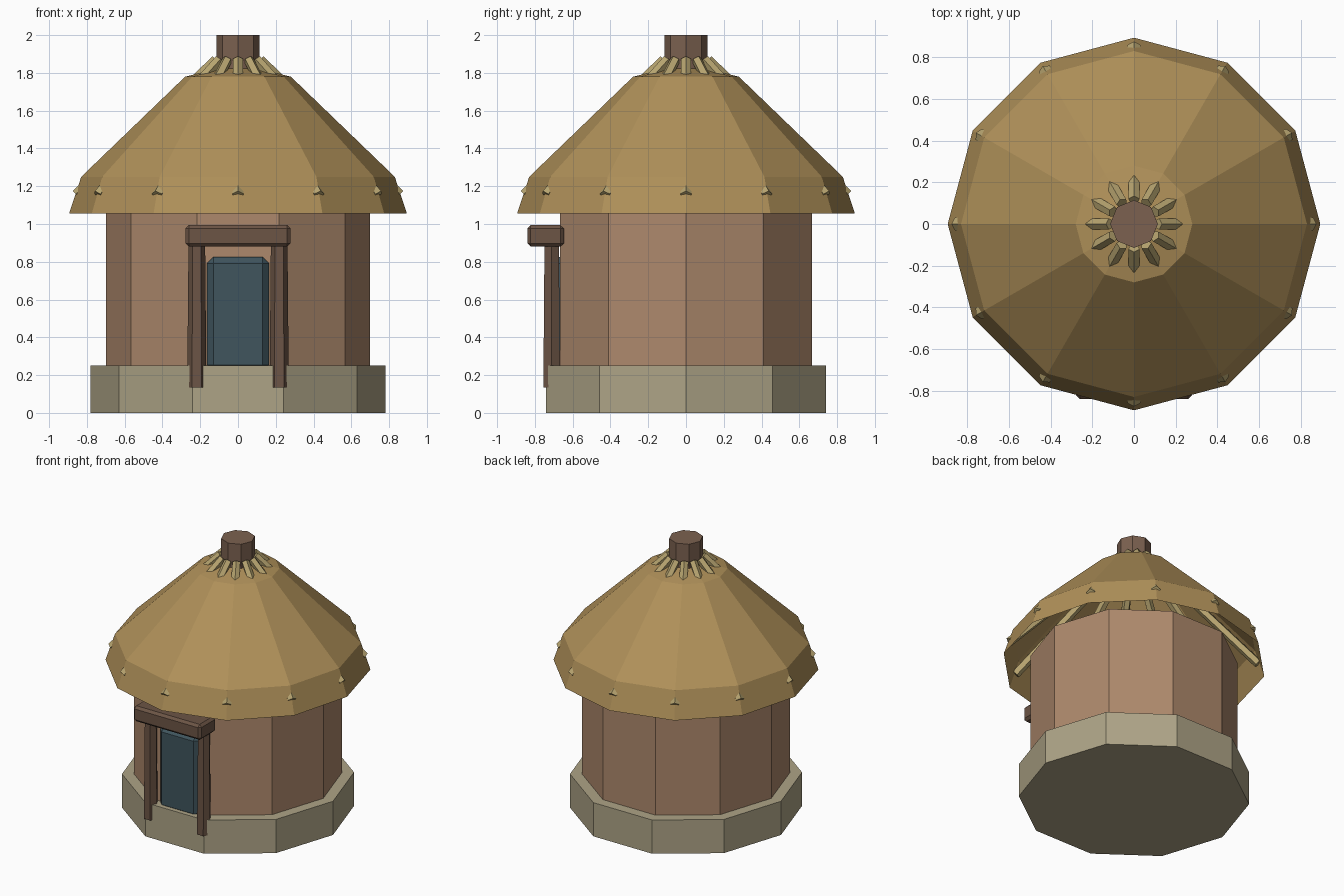
import bpy, bmesh, math
from mathutils import Vector

if "Cube" in bpy.data.objects:
    bpy.data.objects.remove(bpy.data.objects["Cube"])


def material(name, color):
    m = bpy.data.materials.new(name)
    m.diffuse_color = (*color, 1)
    m.use_nodes = True
    m.node_tree.nodes["Principled BSDF"].inputs["Base Color"].default_value = m.diffuse_color
    return m


STONE = material("stone", (0.42, 0.37, 0.24))
CLAY = material("clay", (0.42, 0.25, 0.15))
THATCH = material("thatch", (0.43, 0.28, 0.10))
STRAW = material("pole_wood", (0.47, 0.37, 0.16))
WOOD = material("dark_wood", (0.15, 0.09, 0.06))
CAP = material("cap_wood", (0.20, 0.12, 0.08))
TEAL = material("door_paint", (0.05, 0.09, 0.11))


def finish(name, bm, mat):
    bmesh.ops.recalc_face_normals(bm, faces=bm.faces)
    me = bpy.data.meshes.new(name)
    bm.to_mesh(me)
    bm.free()
    ob = bpy.data.objects.new(name, me)
    bpy.context.collection.objects.link(ob)
    me.materials.append(mat)
    return ob


def lathe(name, profile, sides, mat, center=(0, 0), caps=True):
    """Faceted solid from (radius, z) rings, first corner on +x."""
    bm = bmesh.new()
    rings = []
    for r, z in profile:
        rings.append([bm.verts.new((center[0] + r * math.cos(2 * math.pi * i / sides),
                                    center[1] + r * math.sin(2 * math.pi * i / sides), z))
                      for i in range(sides)])
    for a, b in zip(rings, rings[1:]):
        for i in range(sides):
            j = (i + 1) % sides
            bm.faces.new((a[i], a[j], b[j], b[i]))
    if caps:
        bm.faces.new(rings[0][::-1])
        bm.faces.new(rings[-1])
    return finish(name, bm, mat)


def bevel_box(name, lo, hi, bevel, mat):
    bm = bmesh.new()
    bmesh.ops.create_cube(bm, size=1)
    for v in bm.verts:
        v.co = [l + (c + 0.5) * (h - l) for c, l, h in zip(v.co, lo, hi)]
    bmesh.ops.bevel(bm, geom=bm.edges[:], offset=bevel, segments=1, affect='EDGES')
    return finish(name, bm, mat)


# Foundation and wall: ten-sided
lathe("foundation", [(0.78, 0), (0.78, 0.25)], 10, STONE)
lathe("wall", [(0.70, 0.25), (0.70, 1.10)], 10, CLAY)

# Thatched roof shell, open below, and the peak post
lathe("roof", [(0.894, 1.055), (0.83, 1.25), (0.28, 1.78), (0.10, 1.825)], 12, THATCH, caps=False)
lathe("peak_post", [(0.115, 1.78), (0.115, 2.0)], 8, CAP)

# Rafters running under the roof, poking out at the eave and peak
for i in range(12):
    a = math.radians(30 * i)
    out = Vector((math.cos(a), math.sin(a), 0))
    p = out * 0.853 + Vector((0, 0, 1.152))
    q = out * 0.115 + Vector((0, 0, 1.868))
    bm = bmesh.new()
    bmesh.ops.create_cone(bm, cap_ends=True, segments=5, radius1=0.032, radius2=0.028,
                          depth=(q - p).length)
    # local y becomes the upward normal of the slope
    axis = (q - p).normalized()
    side = Vector((-math.sin(a), math.cos(a), 0))
    up = axis.cross(side)
    if up.z < 0:
        side, up = -side, -up
    mid = (p + q) / 2
    for v in bm.verts:
        v.co = mid + side * v.co.x + up * v.co.y + axis * v.co.z
    finish(f"rafter_{i + 1}", bm, STRAW)

# Doorway: panel, two posts and a lintel
bevel_box("door", (-0.163, -0.71, 0.22), (0.163, -0.60, 0.825), 0.033, TEAL)
for label, s in (("left", -1), ("right", 1)):
    lathe(f"door_post_{label}", [(0.051, 0.135), (0.044, 0.90)], 6, WOOD, (0.218 * s, -0.711))
bevel_box("lintel", (-0.278, -0.84, 0.88), (0.278, -0.647, 0.995), 0.018, WOOD)
